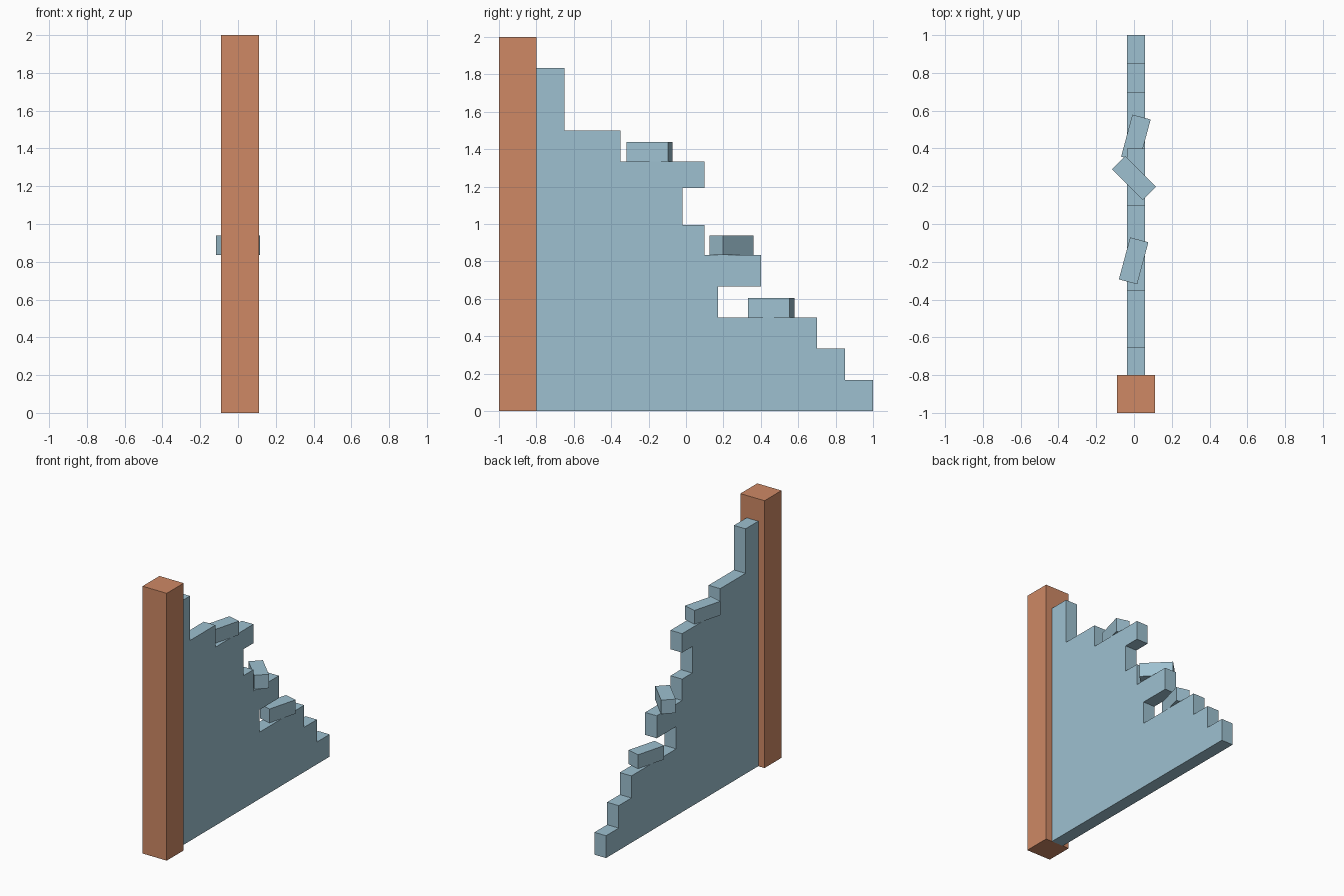
import bpy, bmesh
from math import radians
from mathutils import Matrix

if "Cube" in bpy.data.objects:
    bpy.data.objects.remove(bpy.data.objects["Cube"])


def material(name, color):
    m = bpy.data.materials.new(name)
    m.diffuse_color = color
    m.use_nodes = True
    m.node_tree.nodes["Principled BSDF"].inputs["Base Color"].default_value = m.diffuse_color
    return m


ORANGE = material("post_clay", (0.62, 0.25, 0.13, 1))
BLUE = material("wall_blue", (0.34, 0.53, 0.63, 1))
CX = 0.01   # shared centre line of post and wall


def finish(bm, name, mat):
    bmesh.ops.recalc_face_normals(bm, faces=bm.faces)
    mesh = bpy.data.meshes.new(name)
    bm.to_mesh(mesh)
    bm.free()
    mesh.materials.append(mat)
    obj = bpy.data.objects.new(name, mesh)
    bpy.context.collection.objects.link(obj)
    return obj


def box(name, size, center, mat, turn=0):
    bm = bmesh.new()
    bmesh.ops.create_cube(bm, size=1, matrix=Matrix.Diagonal((*size, 1)))
    obj = finish(bm, name, mat)
    obj.location = center
    obj.rotation_euler.z = radians(turn)
    return obj


# Square end post
box("post", (0.2, 0.2, 2), (CX, -0.9, 1), ORANGE)

# Crumbling stepped wall: side outline (y, z) extruded across its thickness
outline = [(-0.8, 0), (1, 0), (1, 0.167), (0.85, 0.167), (0.85, 0.335),
           (0.7, 0.335), (0.7, 0.5), (0.17, 0.5), (0.17, 0.667),
           (0.4, 0.667), (0.4, 0.835), (0.1, 0.835), (0.1, 0.995),
           (-0.02, 0.995), (-0.02, 1.193), (0.1, 1.193), (0.1, 1.335),
           (-0.35, 1.335), (-0.35, 1.5), (-0.65, 1.5), (-0.65, 1.833),
           (-0.8, 1.833)]
bm = bmesh.new()
face = bm.faces.new([bm.verts.new((CX - 0.048, y, z)) for y, z in outline])
new = bmesh.ops.extrude_face_region(bm, geom=[face])["geom"]
bmesh.ops.translate(bm, vec=(0.096, 0, 0),
                    verts=[v for v in new if isinstance(v, bmesh.types.BMVert)])
finish(bm, "broken_wall", BLUE)

# Loose bricks lying on the steps: x, y, base height, turn
for name, x, y, z, turn in [("loose_brick_upper", -0.002, -0.195, 1.335, -15),
                            ("loose_brick_middle", 0, 0.243, 0.835, 45),
                            ("loose_brick_lower", 0.01, 0.455, 0.5, -15)]:
    box(name, (0.1, 0.23, 0.104), (x, y, z + 0.052), BLUE, turn)
